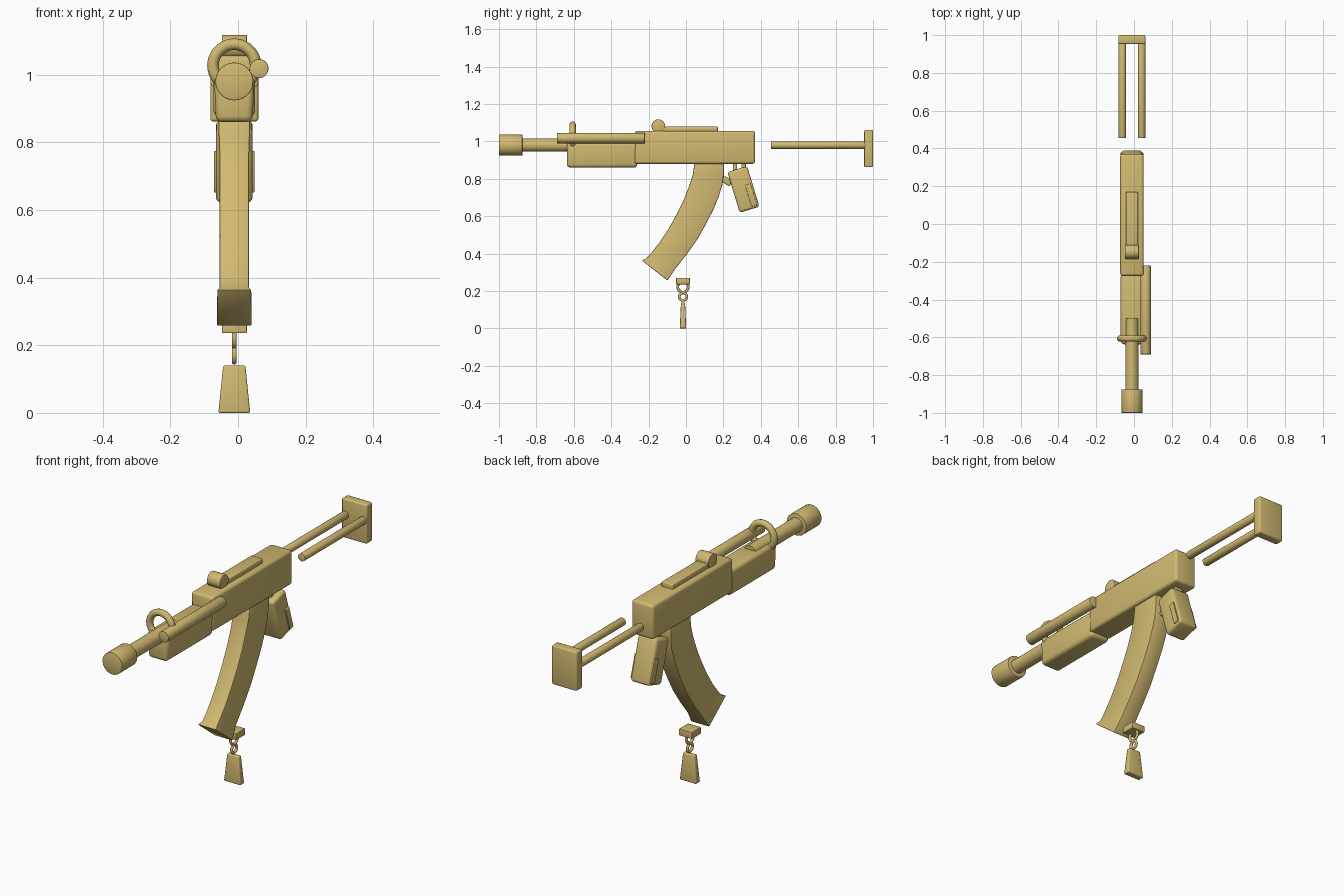
import bpy, bmesh, math
from mathutils import Matrix, Vector

if "Cube" in bpy.data.objects:
    bpy.data.objects.remove(bpy.data.objects["Cube"], do_unlink=True)

SAND = (0.64, 0.49, 0.165, 1)
sand = bpy.data.materials.new("sand")
sand.use_nodes = True
sand.diffuse_color = SAND
sand.node_tree.nodes["Principled BSDF"].inputs["Base Color"].default_value = SAND

CX = -0.011   # centre line of the body
BORE = 0.98   # height of the barrel and stock


def finish(name, bm, bevel=0, segments=3):
    """Bevel the sharp edges, then turn the bmesh into a shaded object."""
    bmesh.ops.recalc_face_normals(bm, faces=bm.faces[:])
    if bevel:
        sharp = [e for e in bm.edges if e.calc_face_angle(0) > 0.7]
        bmesh.ops.bevel(bm, geom=sharp, offset=bevel, segments=segments,
                        profile=0.5, affect='EDGES', clamp_overlap=True)
    mesh = bpy.data.meshes.new(name)
    bm.to_mesh(mesh)
    bm.free()
    mesh.materials.append(sand)
    ob = bpy.data.objects.new(name, mesh)
    bpy.context.collection.objects.link(ob)
    bpy.ops.object.select_all(action='DESELECT')
    ob.select_set(True)
    bpy.context.view_layer.objects.active = ob
    bpy.ops.object.shade_smooth_by_angle(angle=math.radians(35))
    return ob


def box(name, x, y, z, bevel=0.01, top=(1, 1), bottom=(1, 1), tilt=0):
    """Box from ranges; top and bottom scale the ends, tilt turns it about x."""
    bm = bmesh.new()
    bmesh.ops.create_cube(bm, size=1)
    centre = Vector([(a + b) / 2 for a, b in (x, y, z)])
    size = [b - a for a, b in (x, y, z)]
    for v in bm.verts:
        s = top if v.co.z > 0 else bottom
        v.co = Vector((v.co.x * size[0] * s[0], v.co.y * size[1] * s[1], v.co.z * size[2]))
    bm.transform(Matrix.Translation(centre) @ Matrix.Rotation(math.radians(tilt), 4, 'X'))
    return finish(name, bm, bevel)


def rod(name, start, end, radius, bevel=0, sides=32):
    start, end = Vector(start), Vector(end)
    axis = end - start
    bm = bmesh.new()
    bmesh.ops.create_cone(bm, cap_ends=True, segments=sides, radius1=radius,
                          radius2=radius, depth=axis.length)
    bm.transform(Matrix.Translation((start + end) / 2)
                 @ axis.to_track_quat('Z', 'Y').to_matrix().to_4x4())
    return finish(name, bm, bevel, 2)


def ring(name, centre, major, minor, axis, sides=32):
    """Torus made by spinning a small circle about the given axis."""
    bm = bmesh.new()
    bmesh.ops.create_circle(bm, segments=12, radius=minor)
    bm.transform(Matrix.Translation((major, 0, 0)) @ Matrix.Rotation(math.pi / 2, 4, 'X'))
    bmesh.ops.spin(bm, geom=bm.verts[:] + bm.edges[:], cent=(0, 0, 0), axis=(0, 0, 1),
                   angle=math.tau, steps=sides, use_duplicate=False)
    bmesh.ops.remove_doubles(bm, verts=bm.verts[:], dist=0.0005)
    turn = Vector(axis).to_track_quat('Z', 'Y').to_matrix().to_4x4()
    bm.transform(Matrix.Translation(centre) @ turn)
    return finish(name, bm)


def mid(half):
    return (CX - half, CX + half)


# Barrel group
rod("barrel", (CX, -0.9, BORE), (CX, -0.5, BORE), 0.035)
rod("muzzle", (CX, -1, BORE), (CX, -0.875, BORE), 0.056, 0.003)
ring("front_sight_ring", (CX, -0.606, 1.027), 0.063, 0.017, (0, 1, 0), 40)
rod("side_tube", (0.062, -0.69, 1.018), (0.062, -0.22, 1.018), 0.028, 0.002)

# Receiver and handguard
box("handguard", mid(0.06), (-0.637, -0.26), (0.86, 0.995), 0.018, bottom=(0.9, 1))
box("receiver", mid(0.062), (-0.275, 0.37), (0.88, 1.056), 0.014)
box("top_cover", mid(0.032), (-0.15, 0.17), (1.04, 1.08), 0.006)
rod("rear_sight", (CX - 0.037, -0.148, 1.082), (CX + 0.037, -0.148, 1.082), 0.036, 0.003)

# Stock: two rods and a butt plate
for side, label in ((-1, "right"), (1, "left")):
    x = CX + side * 0.051
    rod("stock_rod_" + label, (x, 0.455, BORE), (x, 0.96, BORE), 0.02, 0.002, 24)
box("butt_plate", mid(0.071), (0.953, 1.0), (0.862, 1.062), 0.008)

# Curved magazine: (front y, z, back y, z, half width) down its length
stations = [
    (0.046, 0.89, 0.203, 0.89, 0.047),
    (0.036, 0.82, 0.203, 0.83, 0.046),
    (0.018, 0.765, 0.194, 0.765, 0.044),
    (-0.013, 0.685, 0.173, 0.70, 0.044),
    (-0.05, 0.61, 0.146, 0.635, 0.044),
    (-0.095, 0.53, 0.108, 0.56, 0.043),
    (-0.143, 0.458, 0.062, 0.478, 0.043),
    (-0.185, 0.405, 0.005, 0.398, 0.043),
    (-0.214, 0.374, -0.058, 0.318, 0.043),
    (-0.237, 0.364, -0.099, 0.256, 0.052),
]
bm = bmesh.new()
loops = []
for fy, fz, by, bz, w in stations:
    loops.append([bm.verts.new(p) for p in (
        (CX - w, fy, fz), (CX + w, fy, fz), (CX + w, by, bz), (CX - w, by, bz))])
for a, b in zip(loops, loops[1:]):
    for i in range(4):
        j = (i + 1) % 4
        bm.faces.new((a[i], a[j], b[j], b[i]))
bm.faces.new(loops[0])
bm.faces.new(loops[-1])
finish("magazine", bm, 0.005, 2)

# Pistol grip with raised side panels, mounting posts and trigger
TILT = 17
box("pistol_grip", mid(0.054), (0.252, 0.362), (0.63, 0.857), 0.014, tilt=TILT)
for side, label in ((-1, "right"), (1, "left")):
    x = CX + side * 0.054
    box("grip_panel_" + label, (x - 0.006, x + 0.006), (0.333, 0.363), (0.653, 0.773),
        0.003, tilt=TILT)
for y in (0.262, 0.308):
    box("grip_post", mid(0.022), (y - 0.012, y + 0.012), (0.83, 0.89), 0.004)
box("trigger", mid(0.015), (0.185, 0.245), (0.772, 0.808), 0.008, tilt=-30)

# Hanging charm: clip, two links and a tapered weight
CY = -0.016
box("charm_clip", mid(0.037), (CY - 0.037, CY + 0.037), (0.236, 0.27), 0.003)
ring("upper_link", (CX, CY, 0.222), 0.028, 0.007, (1, 0, 0))
ring("lower_link", (CX, CY, 0.17), 0.02, 0.007, (1, 0, 0))
box("charm_weight", mid(0.047), (CY - 0.017, CY + 0.017), (0, 0.14), 0.005, top=(0.7, 0.65))
